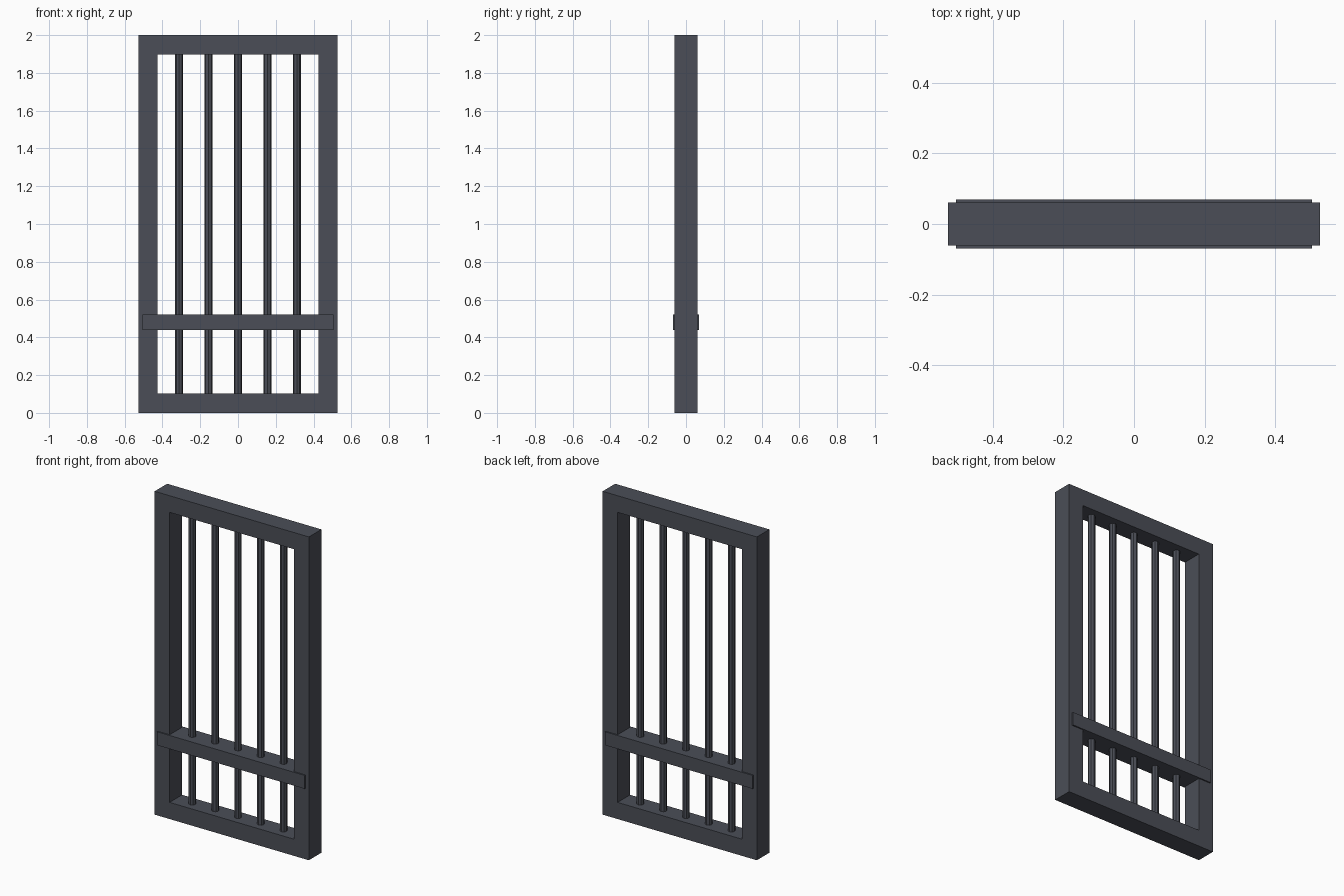
import bpy
import bmesh
from mathutils import Matrix

if "Cube" in bpy.data.objects:
    bpy.data.objects.remove(bpy.data.objects["Cube"])

iron = bpy.data.materials.new("dark iron")
iron.use_nodes = True
colour = (0.07, 0.076, 0.095, 1)
iron.diffuse_color = colour
iron.node_tree.nodes["Principled BSDF"].inputs["Base Color"].default_value = colour

W, D, H = 1.056, 0.122, 2.0   # outer frame size
RAIL = 0.103                  # width of the frame members


def add_object(name, bm):
    mesh = bpy.data.meshes.new(name)
    bm.to_mesh(mesh)
    bm.free()
    mesh.materials.append(iron)
    obj = bpy.data.objects.new(name, mesh)
    bpy.context.collection.objects.link(obj)
    return obj


def box(name, centre, size):
    bm = bmesh.new()
    bmesh.ops.create_cube(bm, size=1, matrix=Matrix.Translation(centre) @ Matrix.Diagonal((*size, 1)))
    return add_object(name, bm)


# Outer frame: one slab with a rectangular opening
bm = bmesh.new()
rings = []
for y in (-D / 2, D / 2):
    for inset in (0, RAIL):
        x, low, high = W / 2 - inset, inset, H - inset
        rings.append([bm.verts.new((px, y, pz)) for px, pz in
                      ((-x, low), (x, low), (x, high), (-x, high))])
front_out, front_in, back_out, back_in = rings
for a, b in ((front_out, front_in), (front_in, back_in), (back_in, back_out), (back_out, front_out)):
    for i in range(4):
        j = (i + 1) % 4
        bm.faces.new((a[i], a[j], b[j], b[i]))
bmesh.ops.recalc_face_normals(bm, faces=bm.faces)
add_object("frame", bm)

# Lower crossbar, slightly proud of the frame on both faces
box("crossbar", (0, 0, 0.48), (1.01, 0.138, 0.083))

# Five upright round bars
for n in range(5):
    bm = bmesh.new()
    bmesh.ops.create_cone(bm, cap_ends=True, segments=8, radius1=0.021, radius2=0.021,
                          depth=H - 2 * RAIL + 0.02,
                          matrix=Matrix.Translation(((n - 2) * 0.156, 0, H / 2)))
    add_object(f"bar_{n + 1}", bm)
